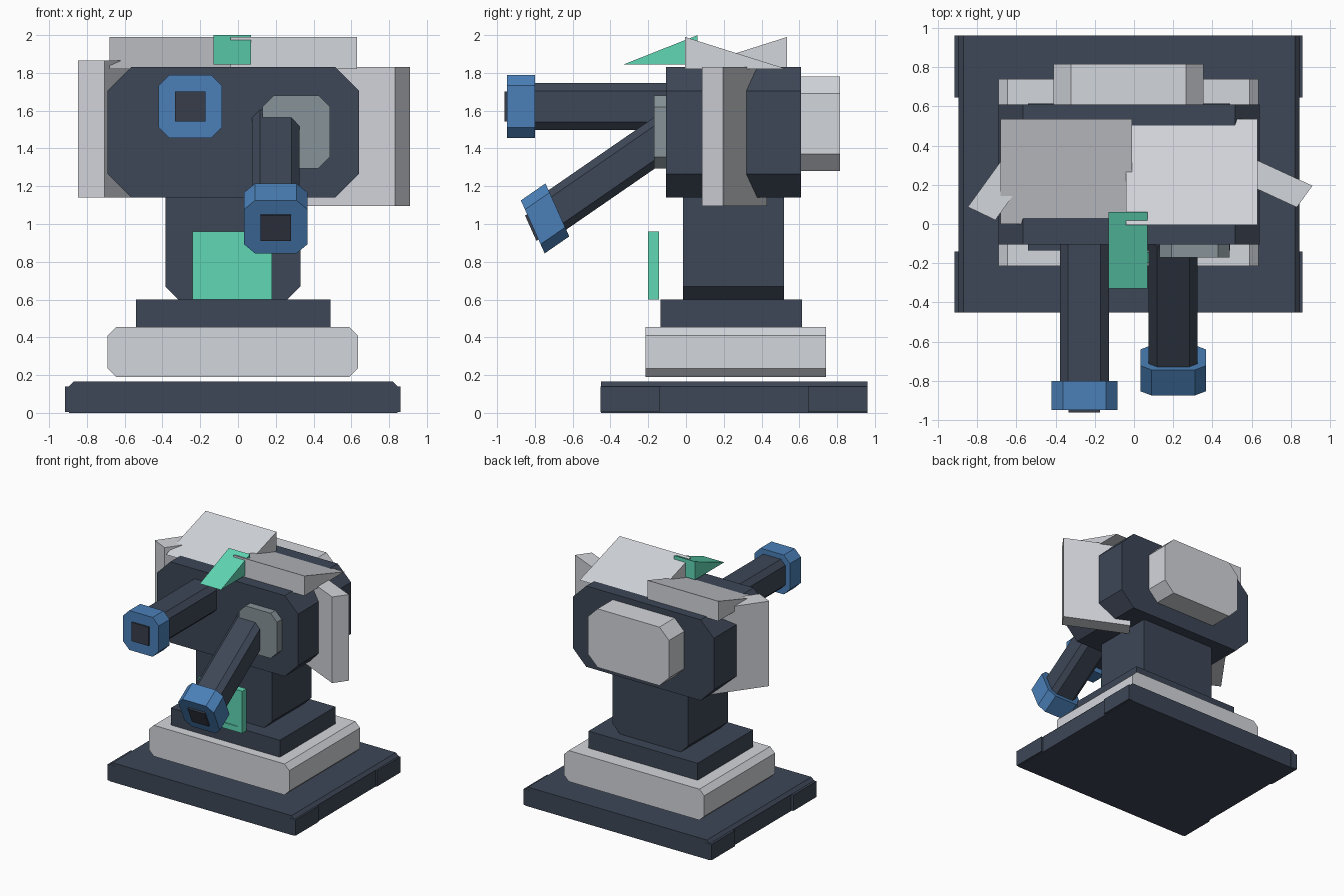
import bpy
import bmesh
from mathutils import Vector

cube = bpy.data.objects.get("Cube")
if cube:
    bpy.data.objects.remove(cube, do_unlink=True)


def material(name, rgb):
    mat = bpy.data.materials.new(name)
    mat.use_nodes = True
    mat.diffuse_color = (*rgb, 1)
    mat.node_tree.nodes["Principled BSDF"].inputs["Base Color"].default_value = (*rgb, 1)
    return mat


NAVY = material("dark navy", (0.048, 0.063, 0.095))
CHARCOAL = material("charcoal", (0.040, 0.048, 0.068))
GREY = material("light grey", (0.65, 0.67, 0.71))
STEEL = material("steel grey", (0.24, 0.29, 0.315))
BLUE = material("blue", (0.069, 0.216, 0.479))
GREEN = material("mint green", (0.117, 0.68, 0.456))


def prism(name, profile, mat, origin, u, v, sweep):
    """Sweep a flat profile, laid out along u and v, by the sweep vector."""
    origin, u, v, sweep = map(Vector, (origin, u, v, sweep))
    bm = bmesh.new()
    base = bm.faces.new([bm.verts.new(origin + u * a + v * b) for a, b in profile])
    new = bmesh.ops.extrude_face_region(bm, geom=[base])["geom"]
    bmesh.ops.translate(bm, vec=sweep, verts=[g for g in new if isinstance(g, bmesh.types.BMVert)])
    bmesh.ops.recalc_face_normals(bm, faces=bm.faces[:])
    mesh = bpy.data.meshes.new(name)
    bm.to_mesh(mesh)
    bm.free()
    mesh.materials.append(mat)
    obj = bpy.data.objects.new(name, mesh)
    bpy.context.collection.objects.link(obj)
    return obj


def outline(x0, x1, z0, z1, top=0.0, bottom=0.0):
    """Rectangle whose top and bottom corners can be chamfered."""
    pts = []
    for x, z, c, order in ((x0, z0, bottom, 1), (x1, z0, bottom, -1), (x1, z1, top, 1), (x0, z1, top, -1)):
        if not c:
            pts.append((x, z))
            continue
        dx, dz = (c if x == x0 else -c), (c if z == z0 else -c)
        pts += [(x, z + dz), (x + dx, z)][::order]
    return pts


def block(name, mat, x0, x1, y0, y1, z0, z1, top=0.0, bottom=0.0):
    """Chamfered front outline running from y0 to y1."""
    return prism(name, outline(x0, x1, z0, z1, top, bottom), mat,
                 (0, y0, 0), (1, 0, 0), (0, 0, 1), (0, y1 - y0, 0))


# Base plate with four side pads
block("base_plate", NAVY, -0.895, 0.845, -0.45, 0.96, 0, 0.165, 0.025)
for side, x0, x1 in (("right", -0.915, -0.85), ("left", 0.80, 0.86)):
    for end, y0, y1 in (("front", -0.452, -0.14), ("back", 0.645, 0.962)):
        block(f"base_pad_{end}_{side}", NAVY, x0, x1, y0, y1, 0.005, 0.14)

# Stepped pedestal and neck
block("plinth", GREY, -0.69, 0.635, -0.215, 0.74, 0.19, 0.455, 0.045, 0.045)
block("collar", NAVY, -0.54, 0.49, -0.135, 0.615, 0.455, 0.60)
block("neck", NAVY, -0.385, 0.33, -0.015, 0.52, 0.60, 1.25, 0, 0.07)

# Head and rear pack
block("head", NAVY, -0.69, 0.64, -0.105, 0.61, 1.14, 1.83, 0.125, 0.125)
block("rear_pack", GREY, -0.41, 0.355, 0.60, 0.815, 1.28, 1.78, 0.09, 0.09)

# Screen with a sunken centre
screen = block("screen", GREEN, -0.24, 0.18, -0.20, -0.143, 0.60, 0.96)
bm = bmesh.new()
bm.from_mesh(screen.data)
front = min(bm.faces, key=lambda f: f.calc_center_median().y)
bmesh.ops.inset_region(bm, faces=[front], thickness=0.066, depth=0)
bmesh.ops.inset_region(bm, faces=[front], thickness=0.002, depth=-0.006)
bm.to_mesh(screen.data)
bm.free()

# Crossed roof wedges and the fin: right triangles in the side plane, swept along x
for name, mat, x0, x1, low, high, z0, z1 in (
        ("roof_wedge_right", GREY, -0.68, -0.01, 0.0, 0.535, 1.82, 1.99),
        ("roof_wedge_left", GREY, -0.04, 0.63, 0.535, -0.005, 1.82, 1.99),
        ("top_fin", GREEN, -0.13, 0.07, -0.33, 0.062, 1.845, 2.0)):
    prism(name, [(low, z0), (high, z0), (high, z1)], mat,
          (x0, 0, 0), (0, 1, 0), (0, 0, 1), (x1 - x0, 0, 0))

# Angled side fins: four-sided plans swept upward
for name, corner, along, across, z0, z1 in (
        ("side_fin_left", (0.91, 0.195, 0), (-0.51, 0.235, 0), (-0.08, -0.11, 0), 1.095, 1.83),
        ("side_fin_right", (-0.847, 0.087, 0), (0.31, 0.43, 0), (0.14, -0.067, 0), 1.14, 1.865)):
    prism(name, outline(0, 1, 0, 1), GREY, Vector(corner) + Vector((0, 0, z0)),
          along, across, (0, 0, z1 - z0))


def barrel(label, centre, up, forward, length):
    """Octagonal arm, cap and tip; centre is the back of the cap."""
    centre, forward = Vector(centre), Vector(forward)
    for part, mat, half, cut, start, end in (
            ("arm", NAVY, 0.125, 0.042, -length, 0.02),
            ("cap", BLUE, 0.168, 0.058, 0, 0.148),
            ("tip", CHARCOAL, 0.08, 0, 0.1, 0.16)):
        prism(f"{label}_{part}", outline(-half, half, -half, half, cut, cut), mat,
              centre + forward * start, (1, 0, 0), up, forward * (end - start))


# Level arm, and lowered arm on its mounting plate
barrel("upper", (-0.253, -0.80, 1.622), (0, 0, 1), (0, -1, 0), 0.75)
block("arm_mount", STEEL, 0.13, 0.487, -0.17, -0.10, 1.295, 1.68, 0.06, 0.06)
barrel("lower", (0.2, -0.681, 1.0745), (0, -0.375, 0.835), (0, -0.88, -0.607), 0.70)
